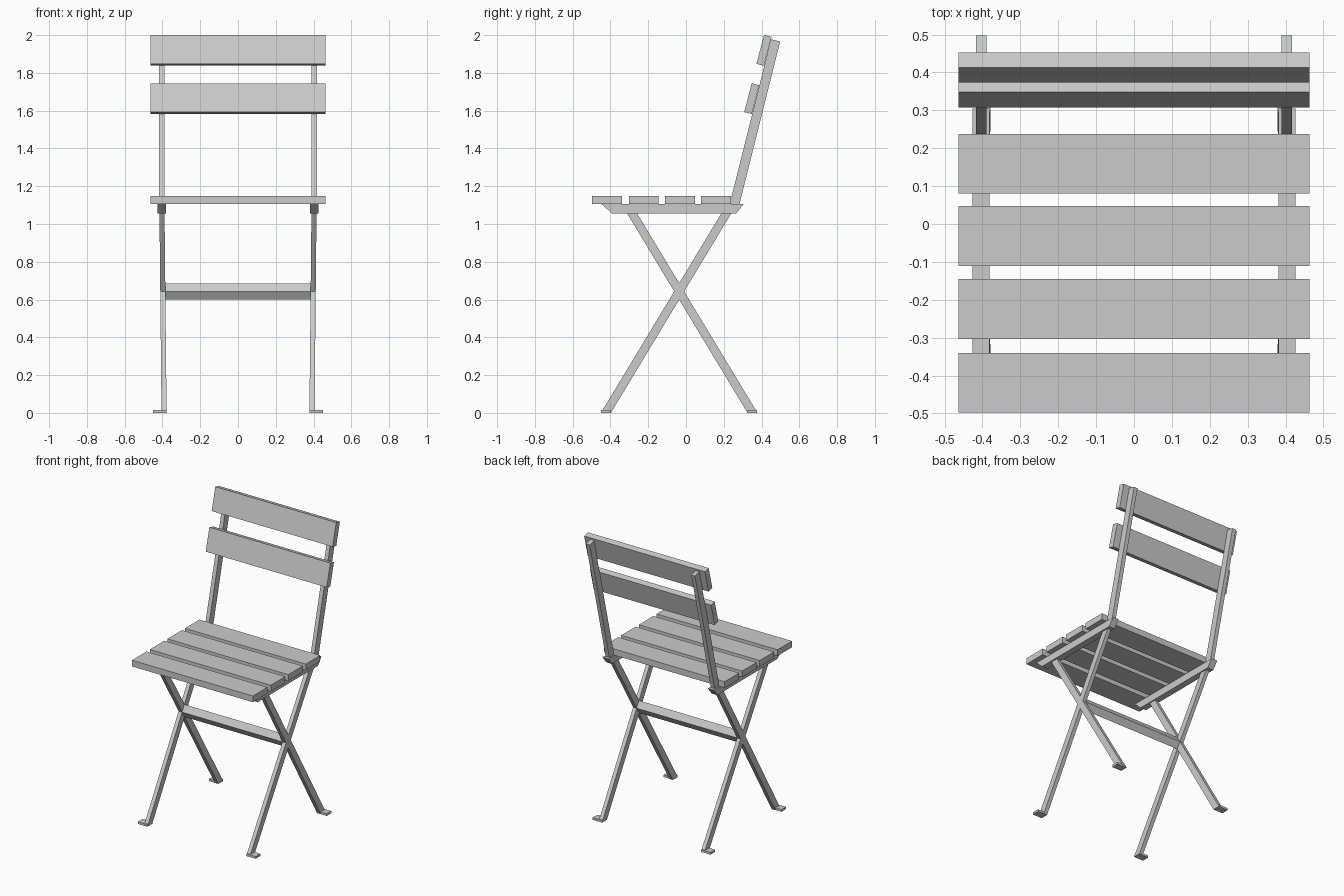
import bpy, bmesh

if "Cube" in bpy.data.objects:
    bpy.data.objects.remove(bpy.data.objects["Cube"])


def prism(name, profile, xa, xb, lean=None, mirror=False):
    """Extrude a (y, z) profile along x; lean = optional x shift per profile point."""
    lean = lean or [0] * len(profile)
    bm = bmesh.new()
    rings = [[bm.verts.new((x + d, y, z)) for (y, z), d in zip(profile, lean)]
             for x in (xa, xb)]
    n = len(profile)
    bm.faces.new(rings[0])
    bm.faces.new(rings[1][::-1])
    for i in range(n):
        j = (i + 1) % n
        bm.faces.new((rings[0][i], rings[1][i], rings[1][j], rings[0][j]))
    bmesh.ops.recalc_face_normals(bm, faces=bm.faces)
    mesh = bpy.data.meshes.new(name)
    bm.to_mesh(mesh)
    bm.free()
    ob = bpy.data.objects.new(name, mesh)
    bpy.context.collection.objects.link(ob)
    if mirror:
        mod = ob.modifiers.new("Mirror", 'MIRROR')
        mod.use_mirror_merge = False
    return ob


def rect(y0, y1, z0, z1):
    return [(y0, z0), (y1, z0), (y1, z1), (y0, z1)]


SLAT_X = 0.463

# Seat slats
for i, y in enumerate((-0.498, -0.303, -0.111, 0.080)):
    prism(f"seat_slat_{i + 1}", rect(y, y + 0.158, 1.105, 1.148), -SLAT_X, SLAT_X)

# Seat side rails with bevelled ends
prism("seat_rail", [(-0.447, 1.105), (0.305, 1.105), (0.265, 1.055), (-0.391, 1.055)],
      0.381, 0.426, mirror=True)

# Leaning back posts
prism("back_post", [(0.226, 1.085), (0.278, 1.085), (0.498, 1.966), (0.450, 1.978)],
      0.389, 0.417, mirror=True)

# Backrest slats, tilted with the posts
for name, y, z in (("back_slat_lower", 0.308, 1.592), ("back_slat_upper", 0.373, 1.848)):
    up, depth = (0.040, 0.153), (0.040, -0.010)
    prism(name, [(y, z), (y + up[0], z + up[1]),
                 (y + up[0] + depth[0], z + up[1] + depth[1]),
                 (y + depth[0], z + depth[1])], -SLAT_X, SLAT_X)

# Crossed legs and outward-turned feet
CROSS_Y, CROSS_Z, HALF = -0.036, 0.643, 0.0265
TOP_Z = 1.075
for name, s in (("front_leg", -1), ("rear_leg", 1)):
    yb = CROSS_Y + s * 0.388
    yt = CROSS_Y - s * 0.388 * (TOP_Z / CROSS_Z - 1)
    prism(name, [(yb - HALF, 0), (yb + HALF, 0), (yt + HALF, TOP_Z), (yt - HALF, TOP_Z)],
          0.378, 0.405, lean=[0, 0, 0.011, 0.011], mirror=True)
    prism(name.replace("leg", "foot"), rect(yb - 0.0265, yb + 0.024, 0, 0.015),
          0.379, 0.451, mirror=True)

# Diamond-section crossbar joining the leg crossings
prism("crossbar", [(CROSS_Y - HALF, CROSS_Z), (CROSS_Y, CROSS_Z - 0.043),
                   (CROSS_Y + HALF, CROSS_Z), (CROSS_Y, CROSS_Z + 0.043)], -0.39, 0.39)
